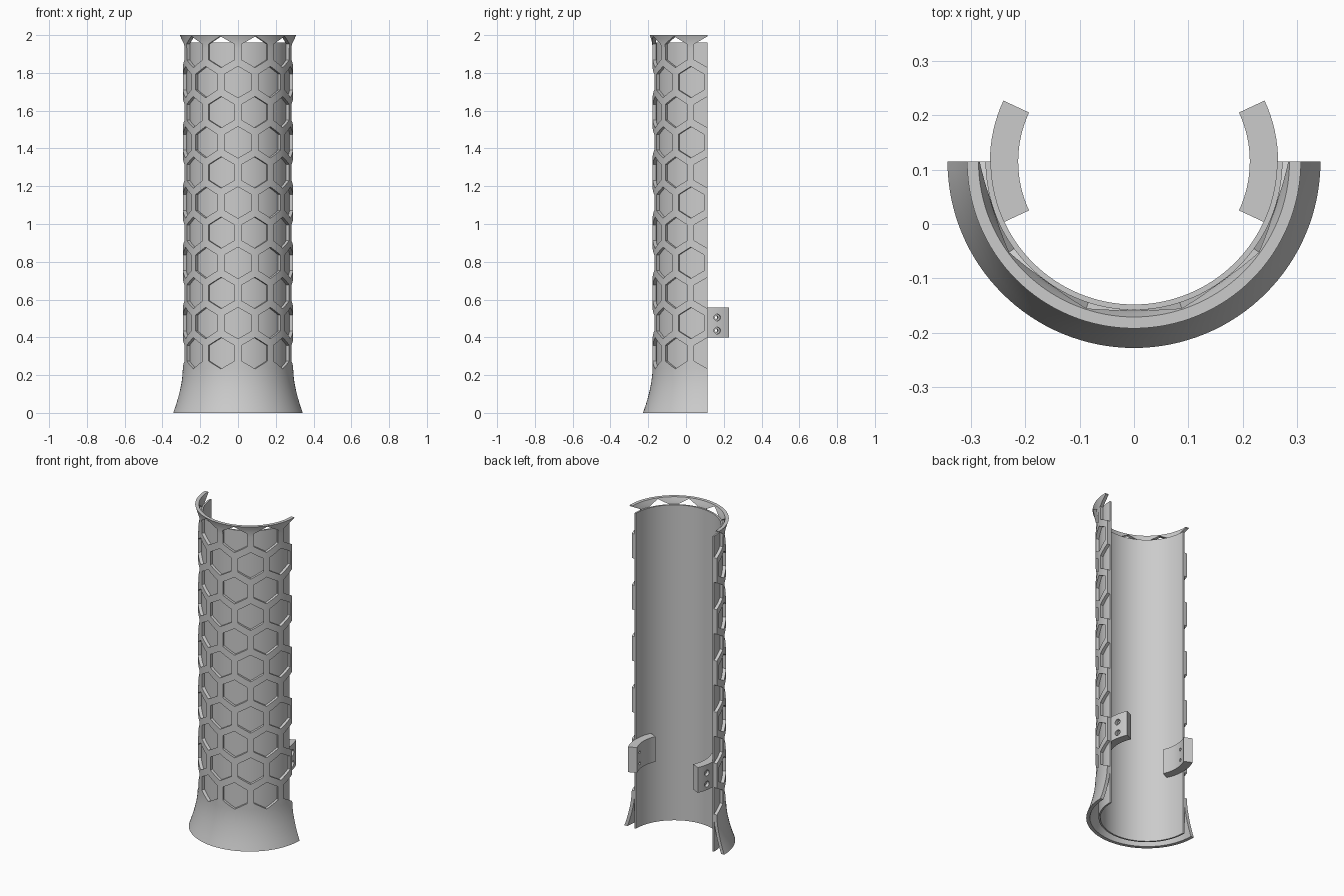
import bpy, bmesh, math
from math import sin, cos, pi, radians
from mathutils import Matrix, Vector

old = bpy.data.objects.get("Cube")
if old:
    bpy.data.objects.remove(old, do_unlink=True)

AXIS_Y = 0.115          # centre line of the half tube
SHELL_OUT = 0.273

grey = bpy.data.materials.new("plain_grey")
grey.use_nodes = True
grey.diffuse_color = (0.6, 0.6, 0.6, 1)
grey.node_tree.nodes["Principled BSDF"].inputs["Base Color"].default_value = (0.6, 0.6, 0.6, 1)


def make_object(name, bm):
    bmesh.ops.recalc_face_normals(bm, faces=bm.faces)
    mesh = bpy.data.meshes.new(name)
    bm.to_mesh(mesh)
    bm.free()
    mesh.materials.append(grey)
    obj = bpy.data.objects.new(name, mesh)
    bpy.context.collection.objects.link(obj)
    return obj


def on_tube(angle, r, z):
    """Angle 0 is the front, +90 degrees is +x."""
    return Vector((r * sin(angle), AXIS_Y - r * cos(angle), z))


def sector(name, profile, start, end, steps):
    """Closed (radius, height) profile swept round the axis, with capped ends."""
    bm = bmesh.new()
    rings = []
    for i in range(steps + 1):
        a = start + (end - start) * i / steps
        rings.append([bm.verts.new(on_tube(a, r, z)) for r, z in profile])
    n = len(profile)
    for a, b in zip(rings, rings[1:]):
        for j in range(n):
            k = (j + 1) % n
            bm.faces.new((a[j], a[k], b[k], b[j]))
    bm.faces.new(rings[0])
    bm.faces.new(rings[-1])
    return make_object(name, bm)


def add_prism(bm, angle, z, sides, radius, r_in, r_out):
    """Prism pointing outwards from the axis, one corner upwards."""
    loops = []
    side = Vector((cos(angle), sin(angle), 0))
    for r in (r_in, r_out):
        c = on_tube(angle, r, z)
        loops.append([bm.verts.new(c + side * radius * sin(2 * pi * i / sides)
                                   + Vector((0, 0, radius * cos(2 * pi * i / sides))))
                      for i in range(sides)])
    bm.faces.new(loops[0])
    bm.faces.new(loops[1])
    for i in range(sides):
        j = (i + 1) % sides
        bm.faces.new((loops[0][i], loops[0][j], loops[1][j], loops[1][i]))


def cut(obj, bm):
    """Subtract the cutter mesh and bake the result."""
    cutter = make_object("cutter", bm)
    cutter.hide_render = True
    mod = obj.modifiers.new("cut", 'BOOLEAN')
    mod.operation = 'DIFFERENCE'
    mod.solver = 'EXACT'
    mod.object = cutter
    deps = bpy.context.evaluated_depsgraph_get()
    mesh = bpy.data.meshes.new_from_object(obj.evaluated_get(deps))
    obj.modifiers.clear()
    obj.data = mesh
    bpy.data.objects.remove(cutter, do_unlink=True)


def smooth(obj):
    bpy.ops.object.select_all(action='DESELECT')
    obj.select_set(True)
    bpy.context.view_layer.objects.active = obj
    bpy.ops.object.shade_smooth_by_angle(angle=radians(25))


# Plain inner half tube
shell = sector("inner_shell", [(0.263, 0), (SHELL_OUT, 0), (SHELL_OUT, 1.96), (0.263, 1.96)],
               -pi / 2, pi / 2, 64)

# Outer sleeve, flared at the foot and at the rim
outer = [(0.343, 0), (0.329, 0.04), (0.317, 0.08), (0.307, 0.12), (0.299, 0.16),
         (0.294, 0.2), (0.292, 0.235), (0.292, 1.93), (0.295, 1.96), (0.3, 1.98), (0.307, 2)]
inner = [(r - 0.021, z) for r, z in outer]
sleeve = sector("honeycomb_sleeve", outer + inner[::-1], -pi / 2, pi / 2, 64)

# Honeycomb openings in staggered rows
cells = bmesh.new()
for row in range(11):
    shift = 0 if row % 2 else 18
    for col in range(-3, 3):
        angle = col * 36 + shift
        if abs(angle) <= 90:
            add_prism(cells, radians(angle), 0.316 + row * 0.1595, 6, 0.083, 0.262, 0.33)
    if shift:
        add_prism(cells, radians(90), 0.316 + row * 0.1595, 6, 0.083, 0.262, 0.33)
    else:
        add_prism(cells, radians(72), 0.316 + row * 0.1595, 6, 0.083, 0.262, 0.33)
# The range above may repeat a cell, so merge coincident prisms
bmesh.ops.remove_doubles(cells, verts=cells.verts, dist=0.0001)
cut(sleeve, cells)

# Curved mounting tabs with two counterbored screw holes each
tabs = []
for name, s in (("left_tab", 1), ("right_tab", -1)):
    tab = sector(name, [(0.213, 0.4), (0.265, 0.4), (0.265, 0.557), (0.213, 0.557)],
                 s * radians(65), s * radians(115), 16)
    for radius, depth in ((0.009, 0.19), (0.018, 0.245)):
        holes = bmesh.new()
        for z in (0.436, 0.505):
            add_prism(holes, s * radians(101), z, 20, radius, depth, 0.3)
        cut(tab, holes)
    tabs.append(tab)

for obj in [shell, sleeve] + tabs:
    smooth(obj)
